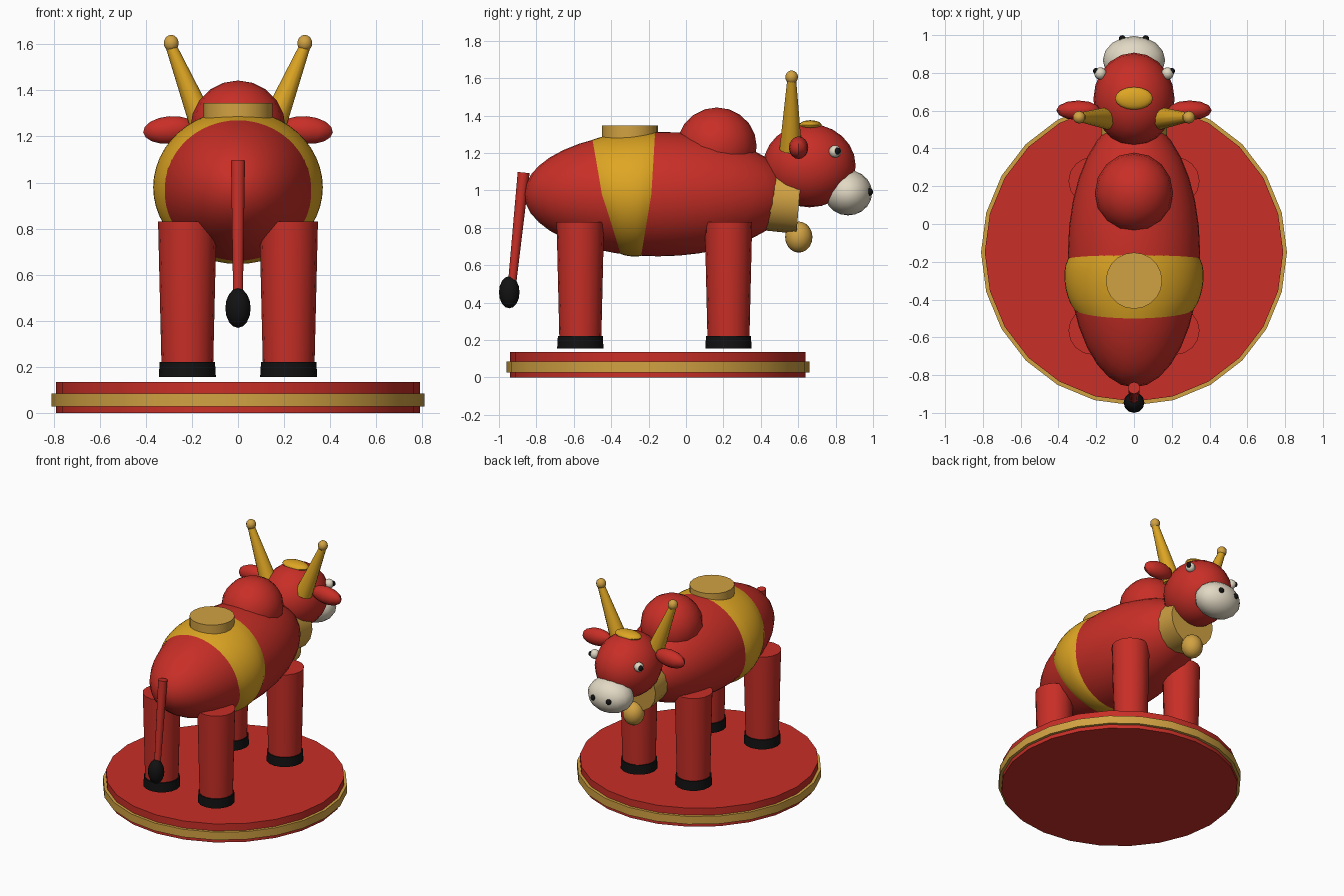
import bpy, bmesh, math
from mathutils import Vector, Matrix

if "Cube" in bpy.data.objects:
    bpy.data.objects.remove(bpy.data.objects["Cube"])


def colour(name, rgb):
    m = bpy.data.materials.new(name)
    m.diffuse_color = (*rgb, 1)
    m.use_nodes = True
    m.node_tree.nodes["Principled BSDF"].inputs["Base Color"].default_value = m.diffuse_color
    return m


RED = colour("red paint", (0.58, 0.028, 0.02))
GOLD = colour("bright gold", (0.73, 0.38, 0.017))
BRASS = colour("dull brass", (0.64, 0.36, 0.055))
BLACK = colour("black", (0.006, 0.006, 0.006))
CREAM = colour("cream", (0.76, 0.69, 0.55))


def finish(bm, name, mat):
    bmesh.ops.recalc_face_normals(bm, faces=bm.faces)
    me = bpy.data.meshes.new(name)
    bm.to_mesh(me)
    bm.free()
    me.materials.append(mat)
    ob = bpy.data.objects.new(name, me)
    bpy.context.collection.objects.link(ob)
    bpy.context.view_layer.objects.active = ob
    for o in bpy.context.selected_objects:
        o.select_set(False)
    ob.select_set(True)
    bpy.ops.object.shade_smooth_by_angle(angle=math.radians(40))
    return ob


def ball(name, mat, loc, radii, tilt=0, seg=16, rings=10):
    bm = bmesh.new()
    bmesh.ops.create_uvsphere(bm, u_segments=seg, v_segments=rings, radius=1)
    mtx = (Matrix.Translation(loc) @ Matrix.Rotation(tilt, 4, 'Y')
           @ Matrix.Diagonal((*radii, 1)))
    bmesh.ops.transform(bm, matrix=mtx, verts=bm.verts)
    return finish(bm, name, mat)


def rod(name, mat, start, end, r1, r2, seg=12):
    a, b = Vector(start), Vector(end)
    bm = bmesh.new()
    bmesh.ops.create_cone(bm, cap_ends=True, segments=seg, radius1=r1,
                          radius2=r2, depth=(b - a).length)
    rot = (b - a).to_track_quat('Z', 'Y').to_matrix().to_4x4()
    bmesh.ops.transform(bm, matrix=Matrix.Translation((a + b) / 2) @ rot,
                        verts=bm.verts)
    return finish(bm, name, mat)


# Round stand with a brass rim
rod("stand", RED, (0, -0.15, 0), (0, -0.15, 0.135), 0.79, 0.79, 24)
rod("stand_rim", BRASS, (0, -0.15, 0.027), (0, -0.15, 0.084), 0.81, 0.81, 24)

# Body and hump
BODY = Vector((0, -0.15, 0.98))
RX, RY, RZ = 0.35, 0.715, 0.333
ball("body", RED, BODY, (RX, RY, RZ), seg=32, rings=20)
ball("hump", RED, (0, 0.165, 1.235), (0.207, 0.213, 0.208))

# Girth band: bulging strip around the body, narrower under the belly
bm = bmesh.new()
rows = []
N, M = 48, 8
for i in range(N):
    a = 2 * math.pi * i / N
    h = math.sin(a)
    y0 = -0.45 + (-0.05 if h > 0 else -0.10) * h
    y1 = -0.185 + (0.02 if h > 0 else 0.055) * h
    row = []
    for j in range(M + 1):
        t = j / M
        y = y0 + (y1 - y0) * t
        s = math.sqrt(1 - ((y - BODY.y) / RY) ** 2)
        bulge = math.sin(math.pi * t) ** 0.6 if 0 < j < M else 0
        row.append(bm.verts.new((RX * s * (1.0 + 0.075 * bulge) * math.cos(a), y,
                                 BODY.z + RZ * s * (1.0 + 0.02 * bulge) * h)))
    rows.append(row)
for i in range(N):
    p, q = rows[i], rows[(i + 1) % N]
    for j in range(M):
        bm.faces.new((p[j], p[j + 1], q[j + 1], q[j]))
finish(bm, "girth_band", GOLD)
rod("saddle_disc", BRASS, (0, -0.3, 1.27), (0, -0.3, 1.346), 0.149, 0.149, 20)

# Collar and bell
rod("collar", BRASS, (0, 0.36, 0.965), (0, 0.605, 0.945), 0.172, 0.178, 16)
ball("bell", BRASS, (0, 0.603, 0.75), (0.073, 0.073, 0.083))

# Head and muzzle
ball("head", RED, (0, 0.66, 1.132), (0.215, 0.247, 0.223), seg=20, rings=12)
ball("muzzle", CREAM, (0, 0.867, 0.987), (0.165, 0.128, 0.121))
ball("forehead_disc", GOLD, (0, 0.665, 1.348), (0.1, 0.06, 0.027))

# Tail and tuft
rod("tail", RED, (0, -0.93, 0.5), (0, -0.868, 1.095), 0.022, 0.032, 10)
ball("tail_tuft", BLACK, (0, -0.945, 0.455), (0.055, 0.055, 0.086), seg=12, rings=8)

# Paired parts
for s, side in ((-1, "left"), (1, "right")):
    for y, end in ((-0.565, "rear"), (0.227, "front")):
        rod(f"{end}_leg_{side}", RED, (s * 0.22, y, 0.2), (s * 0.22, y, 0.83),
            0.112, 0.127, 16)
        rod(f"{end}_hoof_{side}", BLACK, (s * 0.22, y, 0.155),
            (s * 0.22, y, 0.222), 0.124, 0.12, 16)
    rod(f"horn_{side}", GOLD, (s * 0.14, 0.56, 1.22), (s * 0.29, 0.565, 1.59),
        0.06, 0.024, 12)
    ball(f"horn_tip_{side}", BRASS, (s * 0.29, 0.565, 1.605),
         (0.034, 0.034, 0.036), seg=10, rings=8)
    ball(f"ear_{side}", RED, (s * 0.295, 0.602, 1.228), (0.117, 0.052, 0.06),
         tilt=s * 0.08, seg=12, rings=8)
    ball(f"eye_{side}", CREAM, (s * 0.178, 0.797, 1.208), (0.033, 0.033, 0.033),
         seg=12, rings=8)
    ball(f"pupil_{side}", BLACK, (s * 0.2, 0.81, 1.21), (0.017, 0.017, 0.019),
         seg=10, rings=8)
    ball(f"nostril_{side}", BLACK, (s * 0.062, 0.98, 0.992), (0.019, 0.02, 0.02),
         seg=10, rings=8)
